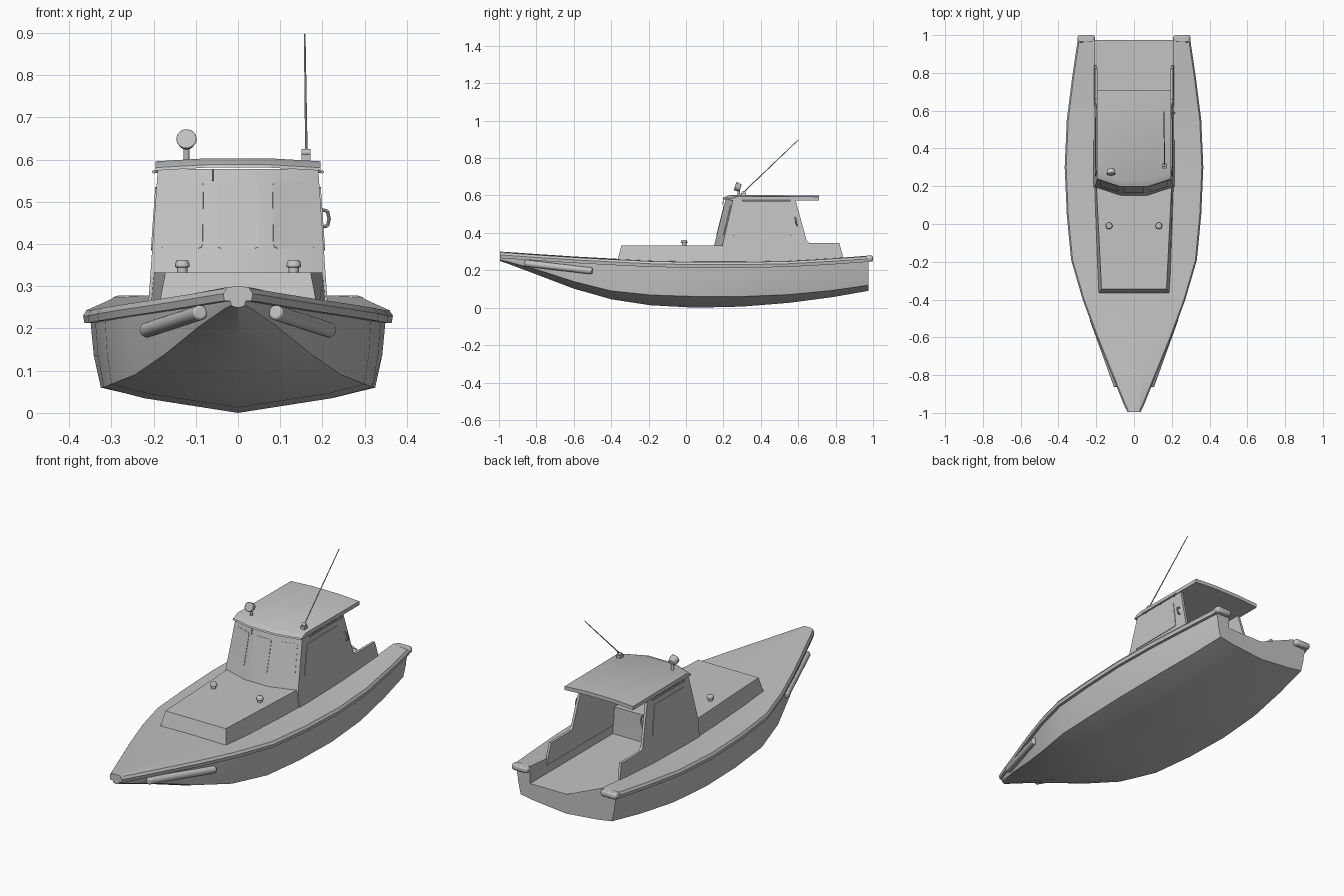
import bpy, bmesh, math
from mathutils import Vector

cube = bpy.data.objects.get("Cube")
if cube:
    bpy.data.objects.remove(cube, do_unlink=True)

grey = bpy.data.materials.new("plain grey")
grey.use_nodes = True
tone = (0.55, 0.55, 0.55, 1)
grey.diffuse_color = tone
grey.node_tree.nodes["Principled BSDF"].inputs["Base Color"].default_value = tone


def finish(name, bm, bevel=0, segments=2):
    """Turn a bmesh into a shaded object with the grey paint."""
    bmesh.ops.recalc_face_normals(bm, faces=bm.faces)
    mesh = bpy.data.meshes.new(name)
    bm.to_mesh(mesh)
    bm.free()
    mesh.materials.append(grey)
    mesh.shade_smooth()
    mesh.set_sharp_from_angle(angle=math.radians(25))
    obj = bpy.data.objects.new(name, mesh)
    bpy.context.collection.objects.link(obj)
    if bevel:
        mod = obj.modifiers.new("soft edges", "BEVEL")
        mod.width, mod.segments = bevel, segments
    return obj


def loft(name, sections, bevel=0):
    """Skin closed loops of equal length and cap both ends."""
    bm = bmesh.new()
    rings = [[bm.verts.new(p) for p in ring] for ring in sections]
    for a, b in zip(rings, rings[1:]):
        for i in range(len(a)):
            j = (i + 1) % len(a)
            bm.faces.new((a[i], a[j], b[j], b[i]))
    caps = [bm.faces.new(rings[0]), bm.faces.new(rings[-1])]
    bmesh.ops.triangulate(bm, faces=caps)
    return finish(name, bm, bevel)


def rod(name, start, end, radius, tip=None, sides=16, bevel=0):
    """Cylinder or cone between two points."""
    start, end = Vector(start), Vector(end)
    axis = end - start
    bm = bmesh.new()
    bmesh.ops.create_cone(bm, cap_ends=True, segments=sides, radius1=radius,
                          radius2=radius if tip is None else tip, depth=axis.length)
    turn = axis.to_track_quat("Z", "Y").to_matrix().to_4x4()
    turn.translation = (start + end) / 2
    bmesh.ops.transform(bm, matrix=turn, verts=bm.verts)
    return finish(name, bm, bevel)


def box(name, low, high, bevel=0):
    ring = lambda z: [(low[0], low[1], z), (high[0], low[1], z),
                      (high[0], high[1], z), (low[0], high[1], z)]
    return loft(name, [ring(low[2]), ring(high[2])], bevel)


def pane(name, corners, thick=0.003, radius=0.01):
    """Thin plate with rounded corners, raised from a wall."""
    pts = [Vector(c) for c in corners]
    normal = (pts[1] - pts[0]).cross(pts[3] - pts[0]).normalized()
    outline = []
    for i, p in enumerate(pts):
        before = (pts[i - 1] - p).normalized() * radius
        after = (pts[(i + 1) % 4] - p).normalized() * radius
        outline += [p + before, p + (before + after) * 0.3, p + after]
    return loft(name, [[p - normal * thick for p in outline],
                       [p + normal * thick for p in outline]])


# Hull stations: y, rail half width, sheer, chine half width, chine z, keel z
FLOOR, INNER, BULKHEAD = 0.19, 0.206, 0.3
stations = [
    (-0.995, 0.035, 0.298, 0.016, 0.255, 0.249),
    (-0.96, 0.052, 0.296, 0.03, 0.248, 0.238),
    (-0.8, 0.117, 0.285, 0.092, 0.205, 0.178),
    (-0.6, 0.198, 0.272, 0.172, 0.14, 0.102),
    (-0.4, 0.272, 0.261, 0.245, 0.09, 0.045),
    (-0.19, 0.333, 0.251, 0.3, 0.068, 0.013),
    (0.05, 0.356, 0.246, 0.318, 0.06, 0),
    (BULKHEAD, 0.367, 0.246, 0.325, 0.06, 0.006),
    (BULKHEAD + 0.001, 0.367, 0.246, 0.325, 0.06, 0.006),
    (0.55, 0.356, 0.251, 0.314, 0.07, 0.026),
    (0.78, 0.327, 0.264, 0.287, 0.092, 0.056),
    (0.975, 0.298, 0.278, 0.26, 0.12, 0.09),
]


def hull_section(y, rail, top, chine, chine_z, keel):
    side, under = rail - 0.018, top - 0.033
    half = [(0, keel),
            (chine * 0.7, keel + (chine_z - keel) * 0.58),
            (chine, chine_z),
            (chine + (side - chine) * 0.7, (chine_z + under) / 2),
            (side, under),
            (rail - 0.003, under),
            (rail, top - 0.016),
            (rail - 0.008, top - 0.003)]
    if y > BULKHEAD:
        half += [(INNER, top), (INNER, FLOOR), (0, FLOOR)]
    else:
        inner = min(INNER, rail * 0.7)
        half += [(inner, top), (inner / 2, top + 0.001), (0, top + 0.002)]
    other = [(-x, z) for x, z in half[-2:0:-1]]
    return [(x, y, z) for x, z in half + other]


loft("hull", [hull_section(*s) for s in stations])

# Trunk cabin on the foredeck; its rear face is the wheelhouse bulkhead
loft("trunk_cabin", [
    [(-0.19, -0.37, 0.24), (0.19, -0.37, 0.24), (0.213, 0.305, 0.24), (-0.213, 0.305, 0.24)],
    [(-0.172, -0.345, 0.333), (0.172, -0.345, 0.333), (0.204, 0.305, 0.333), (-0.204, 0.305, 0.333)]])


def wall_x(z):
    """The wheelhouse sides lean inward with height."""
    return 0.213 - (z - 0.25) * 0.07


wall_outline = [(0.195, 0.235), (0.843, 0.235), (0.838, 0.28), (0.82, 0.345), (0.66, 0.345),
                (0.645, 0.36), (0.585, 0.578), (0.252, 0.578), (0.195, 0.333)]
window_outline = [(0.25, 0.385), (0.565, 0.385), (0.535, 0.535), (0.285, 0.535)]

# Parts that repeat on both sides
for sign, tag in ((1, "left"), (-1, "right")):
    loft(tag + "_cabin_wall", [[(sign * (wall_x(z) - inset), y, z) for y, z in wall_outline]
                               for inset in (0, 0.013)])
    pane(tag + "_side_window", [(sign * wall_x(z), y, z) for y, z in window_outline])
    rod(tag + "_roof_handrail", (sign * 0.2, 0.3, 0.571), (sign * 0.2, 0.56, 0.571), 0.004, sides=8)
    for y in (0.32, 0.43, 0.54):
        rod(tag + "_handrail_bracket", (sign * 0.185, y, 0.571), (sign * 0.2, y, 0.571), 0.003, sides=8)
    rod(tag + "_bow_fender", (sign * 0.088, -0.86, 0.238), (sign * 0.218, -0.5, 0.196), 0.018, bevel=0.006)
    edges = sorted((sign * 0.207, sign * 0.299))
    box(tag + "_stern_cap", (edges[0], 0.96, 0.246), (edges[1], 1, 0.278), 0.012)
    # Mushroom vents
    x = sign * 0.132
    rod(tag + "_vent_stem", (x, -0.01, 0.33), (x, -0.01, 0.348), 0.012)
    rod(tag + "_vent_cap", (x, -0.01, 0.345), (x, -0.01, 0.362), 0.019, 0.014, bevel=0.004)

# Three-sided windshield, given as bottom and top points across the front
low = [Vector(p) for p in ((-0.207, 0.195, 0.33), (-0.068, 0.15, 0.33), (0.068, 0.15, 0.33), (0.207, 0.195, 0.33))]
high = [Vector(p) for p in ((-0.19, 0.252, 0.578), (-0.066, 0.212, 0.578), (0.066, 0.212, 0.578), (0.19, 0.252, 0.578))]
back = Vector((0, 0.013, 0))
loft("windshield", [[a, b, b + back, a + back] for a, b in zip(low, high)])
spans = [(0.15, 0.88), (0.13, 0.87), (0.12, 0.85)]
for i, (u0, u1) in enumerate(spans):
    spot = lambda u, v: low[i].lerp(low[i + 1], u).lerp(high[i].lerp(high[i + 1], u), v)
    pane("front_window", [spot(u0, 0.24), spot(u1, 0.24), spot(u1, 0.88), spot(u0, 0.88)], 0.002)
rod("wiper", (-0.06, 0.2, 0.578), (-0.06, 0.196, 0.55), 0.002, sides=6)

# Crowned roof with a sloping visor
roof = []
for x, front, crown in ((-0.195, 0.235, 0.596), (-0.075, 0.195, 0.603),
                        (0.075, 0.195, 0.603), (0.195, 0.235, 0.596)):
    roof.append([(x, front, crown - 0.022), (x, front + 0.004, crown - 0.015),
                 (x, front + 0.04, crown), (x, 0.71, crown - 0.003),
                 (x, 0.71, crown - 0.022)])
loft("roof", roof)

# Searchlight on the roof
rod("searchlight_stem", (-0.122, 0.285, 0.595), (-0.122, 0.28, 0.63), 0.007)
rod("searchlight", (-0.122, 0.262, 0.65), (-0.122, 0.292, 0.64), 0.025, 0.018, 24, 0.004)

# Antenna and its mount
box("antenna_mount", (0.15, 0.295, 0.597), (0.172, 0.32, 0.612))
rod("antenna_hinge", (0.15, 0.31, 0.617), (0.172, 0.31, 0.617), 0.008)
rod("antenna", (0.162, 0.305, 0.615), (0.158, 0.6, 0.897), 0.003, 0.002, 8)

# Grab handle behind the left window
handle = [(0.196, 0.585, 0.482), (0.212, 0.585, 0.478), (0.216, 0.588, 0.46),
          (0.212, 0.592, 0.443), (0.196, 0.592, 0.44)]
for a, b in zip(handle, handle[1:]):
    rod("grab_handle", a, b, 0.004, sides=8)

# Steering wheel on the bulkhead
hub, radius = Vector((-0.03, 0.345, 0.325)), 0.045
rod("steering_column", (hub.x, BULKHEAD, hub.z), hub, 0.008)
rim = [hub + Vector((math.cos(t), 0, math.sin(t))) * radius
       for t in (math.tau * k / 18 for k in range(18))]
for k, p in enumerate(rim):
    rod("steering_rim", rim[k - 1], p, 0.004, sides=8)
    if k % 6 == 0:
        rod("steering_spoke", hub, p, 0.003, sides=8)
